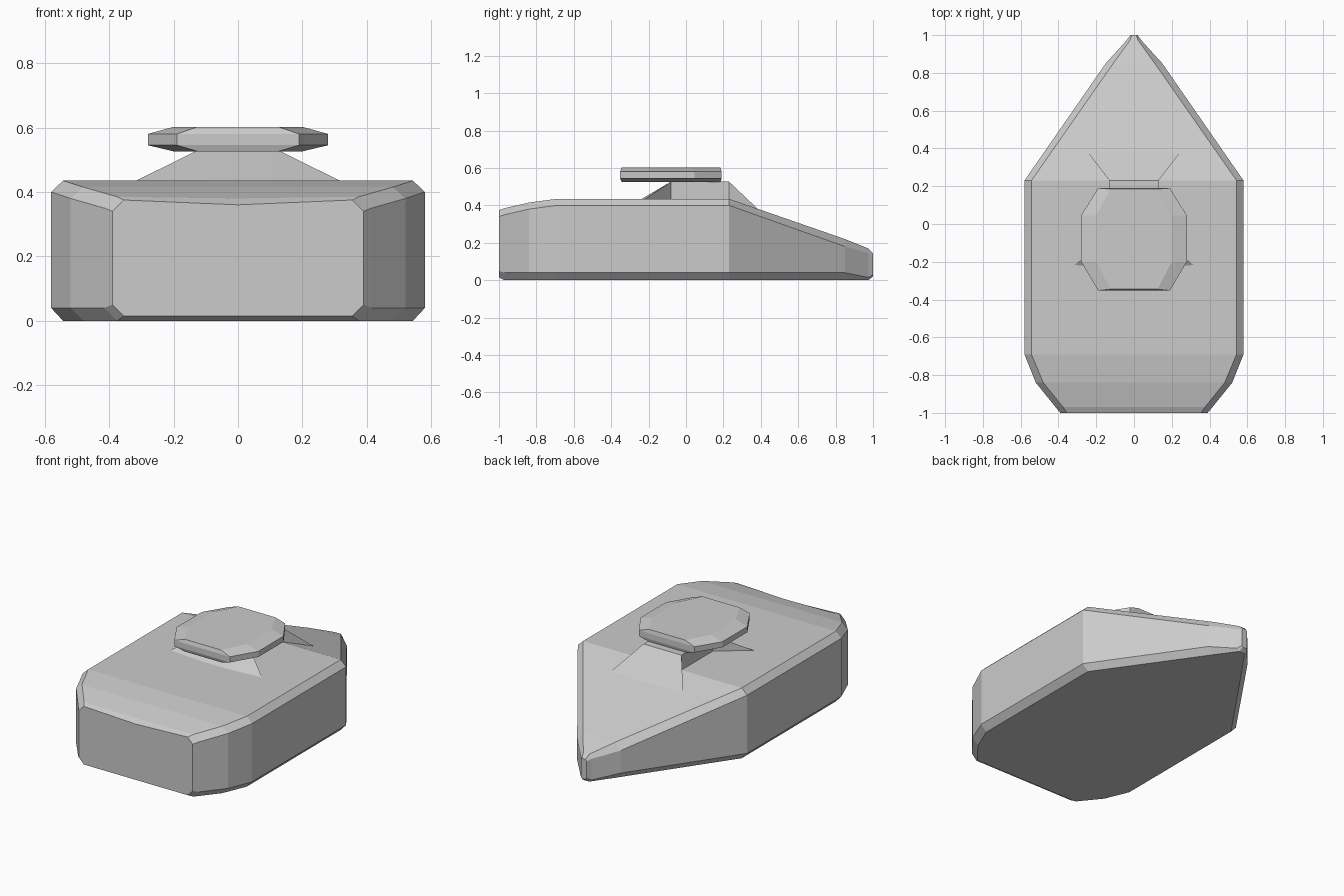
import bpy
import bmesh

if "Cube" in bpy.data.objects:
    bpy.data.objects.remove(bpy.data.objects["Cube"])


def loft(name, rings):
    """Skin a list of equal-length closed rings and cap both ends."""
    bm = bmesh.new()
    loops = [[bm.verts.new(p) for p in ring] for ring in rings]
    n = len(loops[0])
    for a, b in zip(loops, loops[1:]):
        for i in range(n):
            j = (i + 1) % n
            bm.faces.new((a[i], a[j], b[j], b[i]))
    bm.faces.new(loops[0])
    bm.faces.new(loops[-1])
    bmesh.ops.remove_doubles(bm, verts=bm.verts, dist=0.0005)
    bmesh.ops.recalc_face_normals(bm, faces=bm.faces)
    mesh = bpy.data.meshes.new(name)
    bm.to_mesh(mesh)
    bm.free()
    obj = bpy.data.objects.new(name, mesh)
    bpy.context.collection.objects.link(obj)
    return obj


def mirrored(half):
    """Complete a ring from its right half, listed front to back."""
    return half + [(-x, *rest) for x, *rest in reversed(half)]


# Hull: chamfered cross-sections along y
# y, half width, flat half width, bottom, lower edge, upper edge, deck, deck centre
sections = [
    (-1.00, 0.39, 0.355, 0.015, 0.05, 0.34, 0.375, 0.36),
    (-0.97, 0.415, 0.375, 0.00, 0.04, 0.35, 0.385, 0.38),
    (-0.84, 0.52, 0.48, 0.00, 0.04, 0.38, 0.415, 0.415),
    (-0.69, 0.58, 0.543, 0.00, 0.04, 0.40, 0.435, 0.435),
    (0.23, 0.58, 0.543, 0.00, 0.04, 0.40, 0.435, 0.435),
    (0.85, 0.15, 0.11, 0.00, 0.04, 0.18, 0.22, 0.22),
    (0.975, 0.037, 0.02, 0.00, 0.015, 0.145, 0.17, 0.17),
    (1.00, 0.02, 0.012, 0.02, 0.03, 0.135, 0.145, 0.145),
]
hull = []
for y, w, f, z0, z1, z2, z3, zc in sections:
    hull.append([(f, y, z0), (w, y, z1), (w, y, z2), (f, y, z3), (0, y, zc),
                 (-f, y, z3), (-w, y, z2), (-w, y, z1), (-f, y, z0)])
loft("hull", hull)

# Neck: straight sides with ramps flaring out at front and back
neck_foot = mirrored([(0.095, -0.24, 0.433), (0.32, -0.22, 0.433), (0.13, -0.08, 0.43),
                      (0.13, 0.23, 0.43), (0.25, 0.385, 0.38), (0.09, 0.385, 0.38)])
neck_top = mirrored([(0.13, -0.08, 0.527)] * 3 + [(0.13, 0.23, 0.527)] * 3)
loft("turret_neck", [neck_foot, neck_top])

# Cap: eight-sided plate with bevelled rim
rim = [(0.19, -0.352), (0.28, -0.20), (0.28, 0.045), (0.19, 0.19)]
inset = [(0.125, -0.345), (0.20, -0.20), (0.20, 0.045), (0.125, 0.185)]
layers = [(inset, 0.526), (rim, 0.545), (rim, 0.58), (inset, 0.602)]
loft("turret_cap", [mirrored([(x, y, z) for x, y in ring]) for ring, z in layers])
